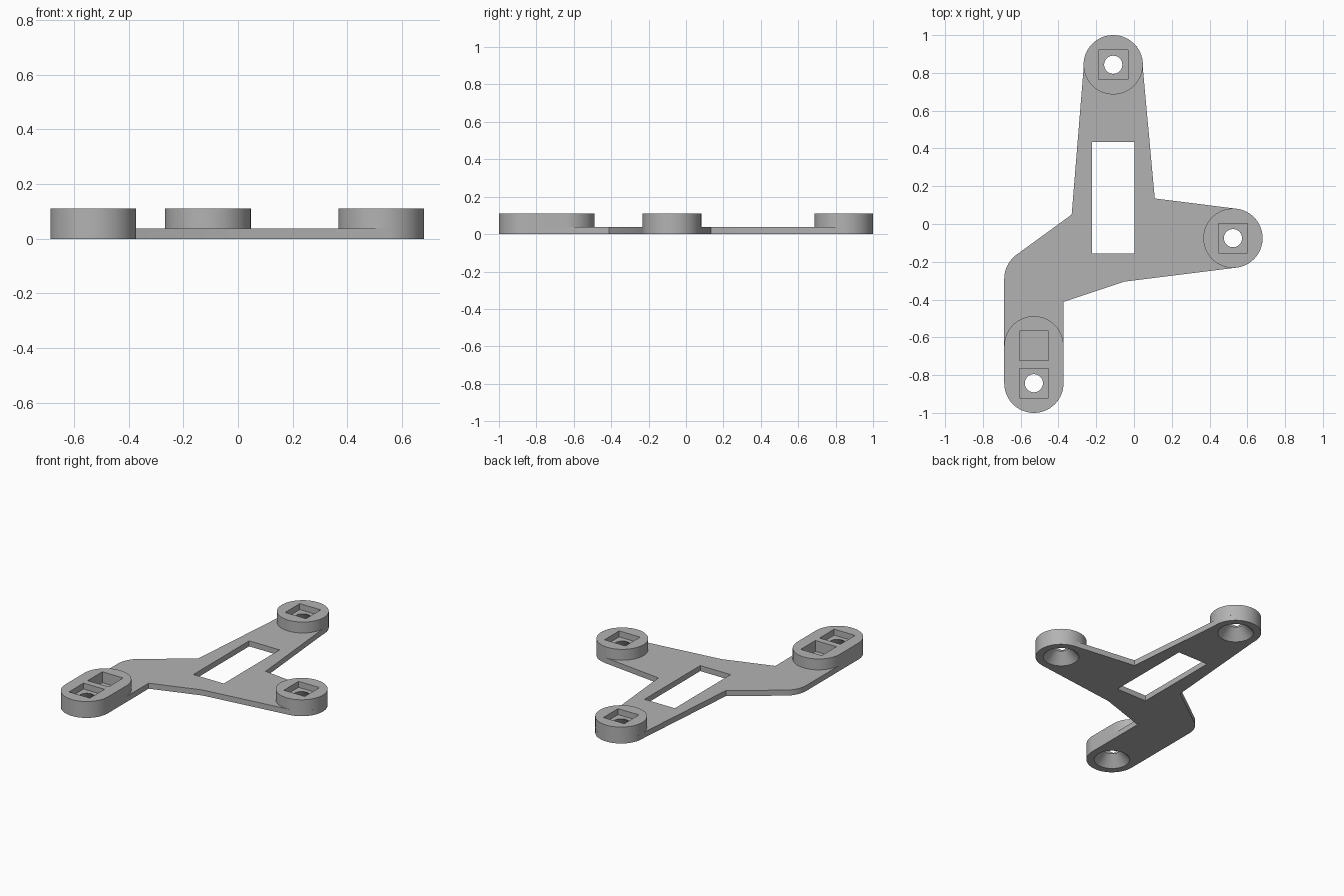
import bpy, bmesh, math
from mathutils import Vector

cube = bpy.data.objects.get("Cube")
if cube:
    bpy.data.objects.remove(cube, do_unlink=True)

PLATE_TOP, BOSS_TOP, POCKET_FLOOR = 0.037, 0.11, 0.07
R, HOLE, SINK, POCKET = 0.157, 0.048, 0.11, 0.155
BACK, SIDE, FRONT, FRONT_IN = (-0.11, 0.843), (0.524, -0.075), (-0.53, -0.843), (-0.53, -0.645)
ELBOW = (-0.53, -0.29)

grey = bpy.data.materials.new("grey plastic")
grey.use_nodes = True
grey.diffuse_color = (0.45, 0.45, 0.45, 1)
grey.node_tree.nodes["Principled BSDF"].inputs["Base Color"].default_value = grey.diffuse_color


def arc(centre, start, end, steps=32, radius=R):
    """Points on an arc between two angles in degrees."""
    angles = [math.radians(start + (end - start) * i / steps) for i in range(steps + 1)]
    return [(centre[0] + radius * math.cos(a), centre[1] + radius * math.sin(a)) for a in angles]


def rectangle(x0, x1, y0, y1):
    return [(x0, y0), (x1, y0), (x1, y1), (x0, y1)]


def finish(name, bm):
    bmesh.ops.recalc_face_normals(bm, faces=bm.faces)
    mesh = bpy.data.meshes.new(name)
    bm.to_mesh(mesh)
    bm.free()
    mesh.materials.append(grey)
    obj = bpy.data.objects.new(name, mesh)
    bpy.context.collection.objects.link(obj)
    return obj


def prism(name, outline, z0, z1):
    bm = bmesh.new()
    face = bm.faces.new([bm.verts.new((x, y, z0)) for x, y in outline])
    top = bmesh.ops.extrude_face_region(bm, geom=[face])["geom"]
    bmesh.ops.translate(bm, vec=Vector((0, 0, z1 - z0)),
                        verts=[v for v in top if isinstance(v, bmesh.types.BMVert)])
    return finish(name, bm)


def countersink(centre):
    """Funnel cutter: wide below, narrowing to the screw hole."""
    bm = bmesh.new()
    slope = (SINK - HOLE) / POCKET_FLOOR
    levels = [(SINK + 0.02 * slope, -0.02), (HOLE, POCKET_FLOOR), (HOLE, POCKET_FLOOR + 0.02)]
    rings = [[bm.verts.new((x, y, z)) for x, y in arc(centre, 0, 360, 48, r)[:-1]] for r, z in levels]
    for low, high in zip(rings, rings[1:]):
        for i in range(len(low)):
            j = (i + 1) % len(low)
            bm.faces.new((low[i], low[j], high[j], high[i]))
    bm.faces.new(rings[0])
    bm.faces.new(rings[-1])
    return finish("countersink_cutter", bm)


def pocket(centre, floor):
    x, y = centre
    h = POCKET / 2
    return prism("pocket_cutter", rectangle(x - h, x + h, y - h, y + h), floor, BOSS_TOP + 0.02)


def carve(obj, cutters):
    """Subtract the cutters, remove them and smooth the round walls."""
    bpy.ops.object.select_all(action='DESELECT')
    bpy.context.view_layer.objects.active = obj
    obj.select_set(True)
    for cutter in cutters:
        cutter.hide_render = True
        mod = obj.modifiers.new("cut", 'BOOLEAN')
        mod.operation, mod.solver, mod.object = 'DIFFERENCE', 'EXACT', cutter
        bpy.ops.object.modifier_apply(modifier=mod.name)
        bpy.data.objects.remove(cutter, do_unlink=True)
    bpy.ops.object.shade_smooth_by_angle(angle=math.radians(30))


# Flat three-armed plate, outlined counter-clockwise
outline = (arc(BACK, -5, 185) + [(-0.33, 0.05)] + arc(ELBOW, 127, 180, 10)
           + arc(FRONT, 180, 360) + [(-0.373, -0.412), (-0.05, -0.305)]
           + arc(SIDE, -83, 83) + [(0.11, 0.135)])
plate = prism("base_plate", outline, 0, PLATE_TOP)
window = prism("window_cutter", rectangle(-0.222, 0.003, -0.155, 0.435), -0.02, 0.1)
carve(plate, [window] + [countersink(c) for c in (BACK, SIDE, FRONT)])

# Round mounting bosses with a square pocket above the screw hole
for name, centre in (("back_boss", BACK), ("left_boss", SIDE)):
    boss = prism(name, arc(centre, 0, 360, 64)[:-1], PLATE_TOP, BOSS_TOP)
    carve(boss, [pocket(centre, POCKET_FLOOR), countersink(centre)])

# Long front boss with a second, blind pocket
long_boss = prism("front_long_boss", arc(FRONT_IN, 0, 180) + arc(FRONT, 180, 360),
                  PLATE_TOP, BOSS_TOP)
carve(long_boss, [pocket(FRONT, POCKET_FLOOR), countersink(FRONT),
                  pocket(FRONT_IN, PLATE_TOP - 0.01)])
